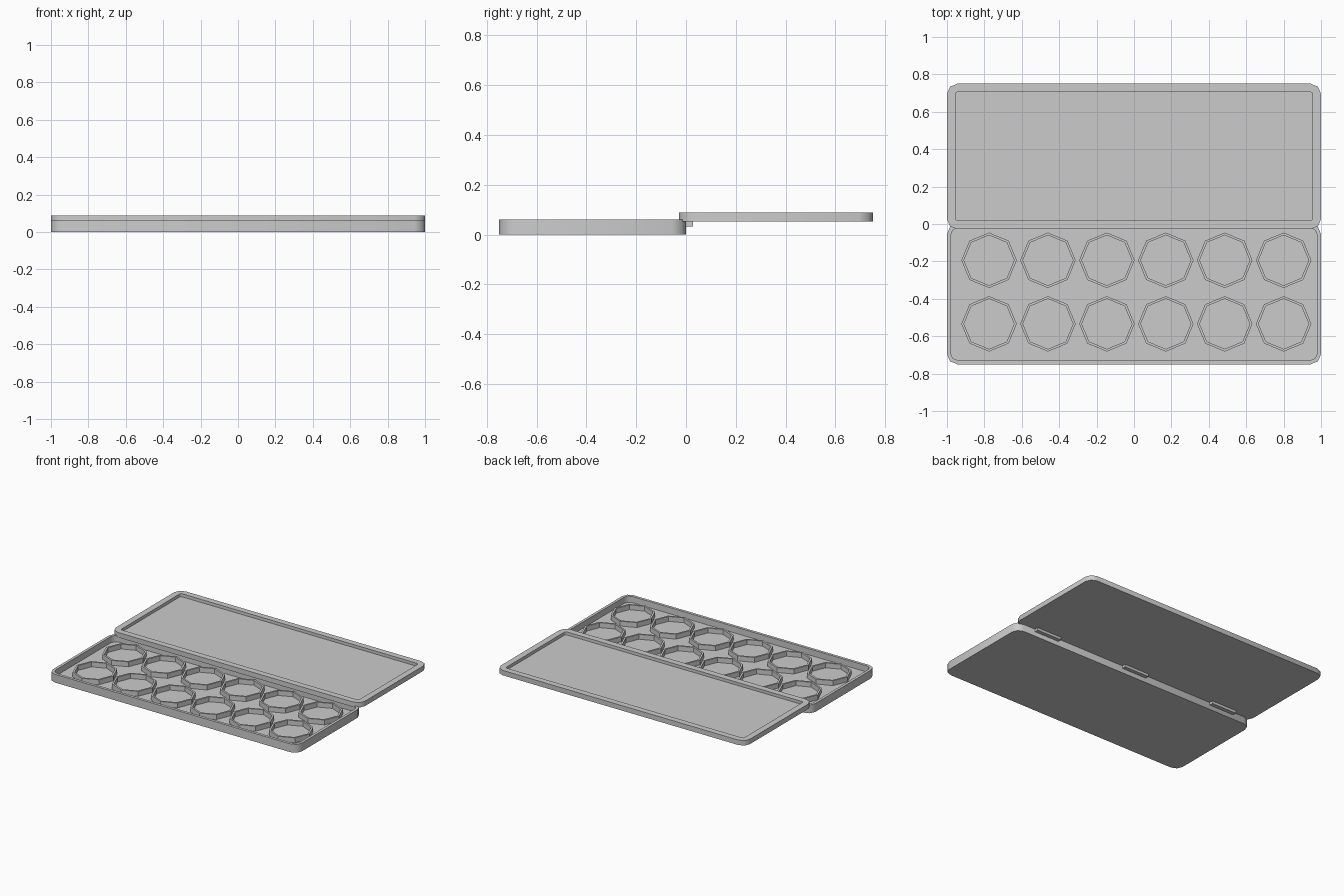
import bpy, bmesh
from math import cos, sin, pi, radians

cube = bpy.data.objects.get("Cube")
if cube:
    bpy.data.objects.remove(cube)

GREY = (0.6, 0.6, 0.6, 1)
mat = bpy.data.materials.new("light_grey_plastic")
mat.use_nodes = True
mat.diffuse_color = GREY
mat.node_tree.nodes["Principled BSDF"].inputs["Base Color"].default_value = GREY


def finish(bm, name, smooth=None):
    bmesh.ops.recalc_face_normals(bm, faces=bm.faces)
    mesh = bpy.data.meshes.new(name)
    bm.to_mesh(mesh)
    bm.free()
    mesh.materials.append(mat)
    obj = bpy.data.objects.new(name, mesh)
    bpy.context.collection.objects.link(obj)
    if smooth:
        bpy.ops.object.select_all(action='DESELECT')
        obj.select_set(True)
        bpy.context.view_layer.objects.active = obj
        bpy.ops.object.shade_smooth_by_angle(angle=radians(smooth))
    return obj


def rounded_rect(x, y0, y1, r, steps=2):
    """Outline of a rectangle with rounded corners, spanning -x..x and y0..y1."""
    corners = [(x - r, y1 - r), (r - x, y1 - r), (r - x, y0 + r), (x - r, y0 + r)]
    return [(cx + r * cos(a), cy + r * sin(a))
            for i, (cx, cy) in enumerate(corners)
            for a in [(i + k / steps) * pi / 2 for k in range(steps + 1)]]


def octagon(cx, cy, r):
    return [(cx + r * cos(i * pi / 4), cy + r * sin(i * pi / 4)) for i in range(8)]


def loft(bm, rings, closed=False):
    """Skin matching outlines given as (points, z); cap both ends unless closed."""
    loops = [[bm.verts.new((x, y, z)) for x, y in pts] for pts, z in rings]
    pairs = list(zip(loops, loops[1:]))
    if closed:
        pairs.append((loops[-1], loops[0]))
    for a, b in pairs:
        n = len(a)
        for i in range(n):
            j = (i + 1) % n
            bm.faces.new((a[i], a[j], b[j], b[i]))
    if not closed:
        bm.faces.new(loops[0])
        bm.faces.new(loops[-1])


def pan(name, outer, inner, bottom, floor, top):
    """Shallow pan: outer wall, rim, inner wall and floor."""
    bm = bmesh.new()
    loft(bm, [(outer, bottom), (outer, top), (inner, top), (inner, floor)])
    return finish(bm, name, 50)


# Tray and its opened lid
FLOOR = 0.015
pan("tray", rounded_rect(1, -0.75, 0, 0.055),
    rounded_rect(0.98, -0.73, -0.02, 0.04), 0, FLOOR, 0.06)
pan("lid", rounded_rect(1, -0.028, 0.75, 0.055),
    rounded_rect(0.955, 0.018, 0.706, 0.012), 0.052, 0.066, 0.088)

# Two rows of octagonal compartments standing on the tray floor
for row, cy in enumerate((-0.194, -0.534)):
    for col in range(6):
        cx = -0.775 + col * 0.315
        outer, inner = octagon(cx, cy, 0.148), octagon(cx, cy, 0.134)
        bm = bmesh.new()
        loft(bm, [(outer, FLOOR), (outer, 0.05), (inner, 0.05), (inner, FLOOR)], closed=True)
        finish(bm, f"compartment_{row + 1}_{col + 1}")

# Hinge blocks joining the tray to the lid
for side, x in (("right", -0.75), ("middle", 0), ("left", 0.75)):
    bm = bmesh.new()
    block = [(x - 0.1, -0.015), (x + 0.1, -0.015), (x + 0.1, 0.028), (x - 0.1, 0.028)]
    loft(bm, [(block, 0.033), (block, 0.054)])
    finish(bm, f"hinge_{side}")
